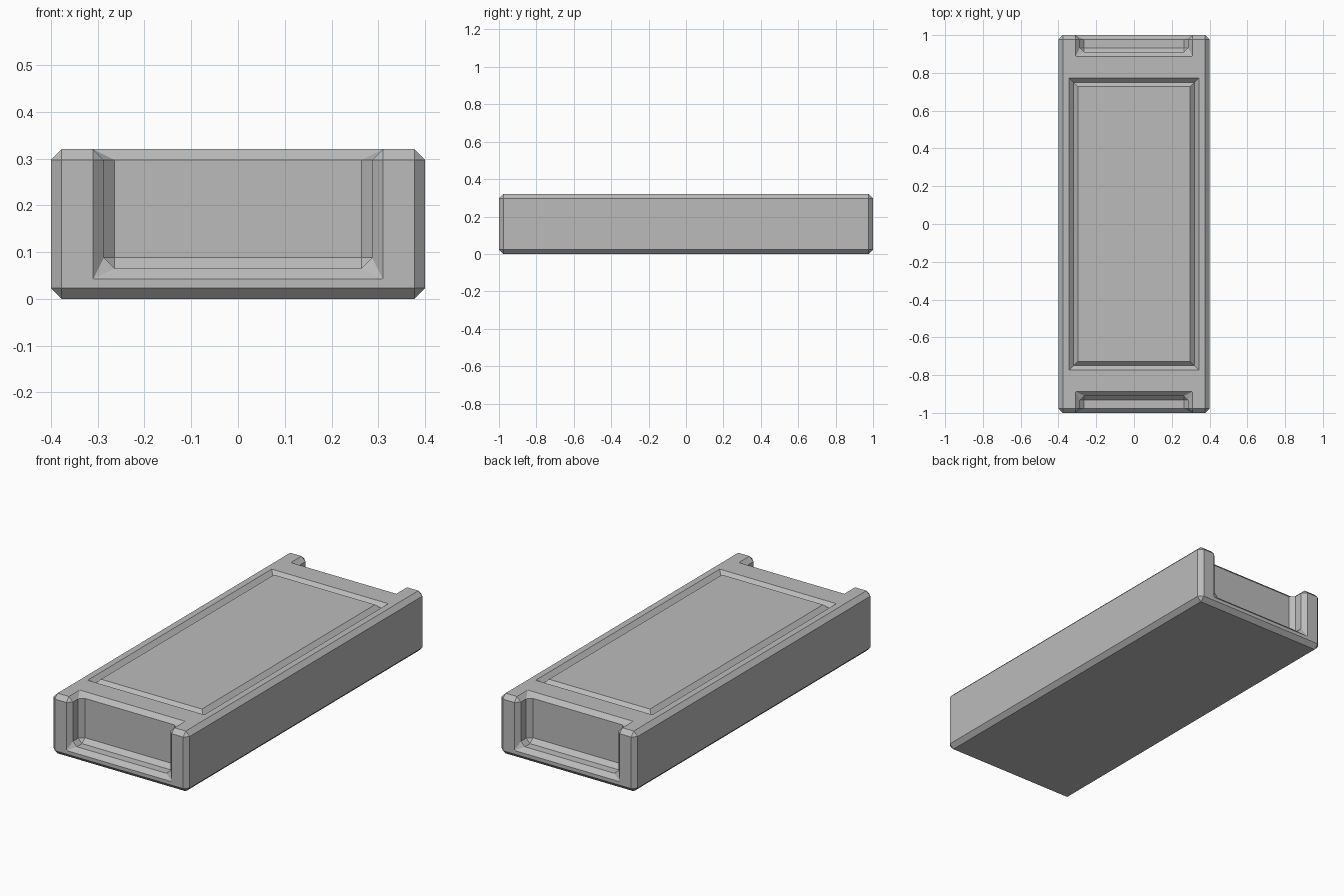
import bpy, bmesh

cube = bpy.data.objects.get("Cube")
if cube:
    bpy.data.objects.remove(cube)

HALF_W, HALF_L, HEIGHT = 0.4, 1.0, 0.32
EDGE = 0.023          # chamfer width

grey = bpy.data.materials.new("plain_grey")
grey.use_nodes = True
colour = (0.5, 0.5, 0.5, 1)
grey.diffuse_color = colour
grey.node_tree.nodes["Principled BSDF"].inputs["Base Color"].default_value = colour


def add_object(name, bm):
    bmesh.ops.recalc_face_normals(bm, faces=bm.faces)
    mesh = bpy.data.meshes.new(name)
    bm.to_mesh(mesh)
    bm.free()
    mesh.materials.append(grey)
    obj = bpy.data.objects.new(name, mesh)
    bpy.context.collection.objects.link(obj)
    return obj


def box(name, low, high):
    bm = bmesh.new()
    bmesh.ops.create_cube(bm, size=1)
    for v in bm.verts:
        v.co = [high[i] if v.co[i] > 0 else low[i] for i in range(3)]
    return add_object(name, bm)


def apply(obj, mod):
    bpy.context.view_layer.objects.active = obj
    bpy.ops.object.modifier_apply(modifier=mod.name)


def cut(obj, cutter):
    mod = obj.modifiers.new("cut", "BOOLEAN")
    mod.operation, mod.solver, mod.object = "DIFFERENCE", "EXACT", cutter
    apply(obj, mod)
    bpy.data.objects.remove(cutter)


# Slab body with an open notch at each end
body = box("slab_body", (-HALF_W, -HALF_L, 0), (HALF_W, HALF_L, HEIGHT))
for side in (-1, 1):
    y = sorted((side * 0.91, side * 1.2))
    cut(body, box("notch_cutter", (-0.287, y[0], 0.065), (0.287, y[1], 0.5)))

# Chamfer every edge, inside and out
bevel = body.modifiers.new("chamfer", "BEVEL")
bevel.width, bevel.segments, bevel.limit_method = EDGE, 1, "ANGLE"
apply(body, bevel)

# V-shaped groove framing the top panel
bm = bmesh.new()
rise = 0.02
rings = []
for offset, z in ((EDGE + rise, HEIGHT + rise), (0, HEIGHT - EDGE),
                  (-EDGE - rise, HEIGHT + rise)):
    x, y = 0.32 + offset, 0.75 + offset
    rings.append([bm.verts.new((sx * x, sy * y, z))
                  for sx, sy in ((-1, -1), (1, -1), (1, 1), (-1, 1))])
for a, b in zip(rings, rings[1:] + rings[:1]):
    for i in range(4):
        j = (i + 1) % 4
        bm.faces.new((a[i], a[j], b[j], b[i]))
cut(body, add_object("groove_cutter", bm))
